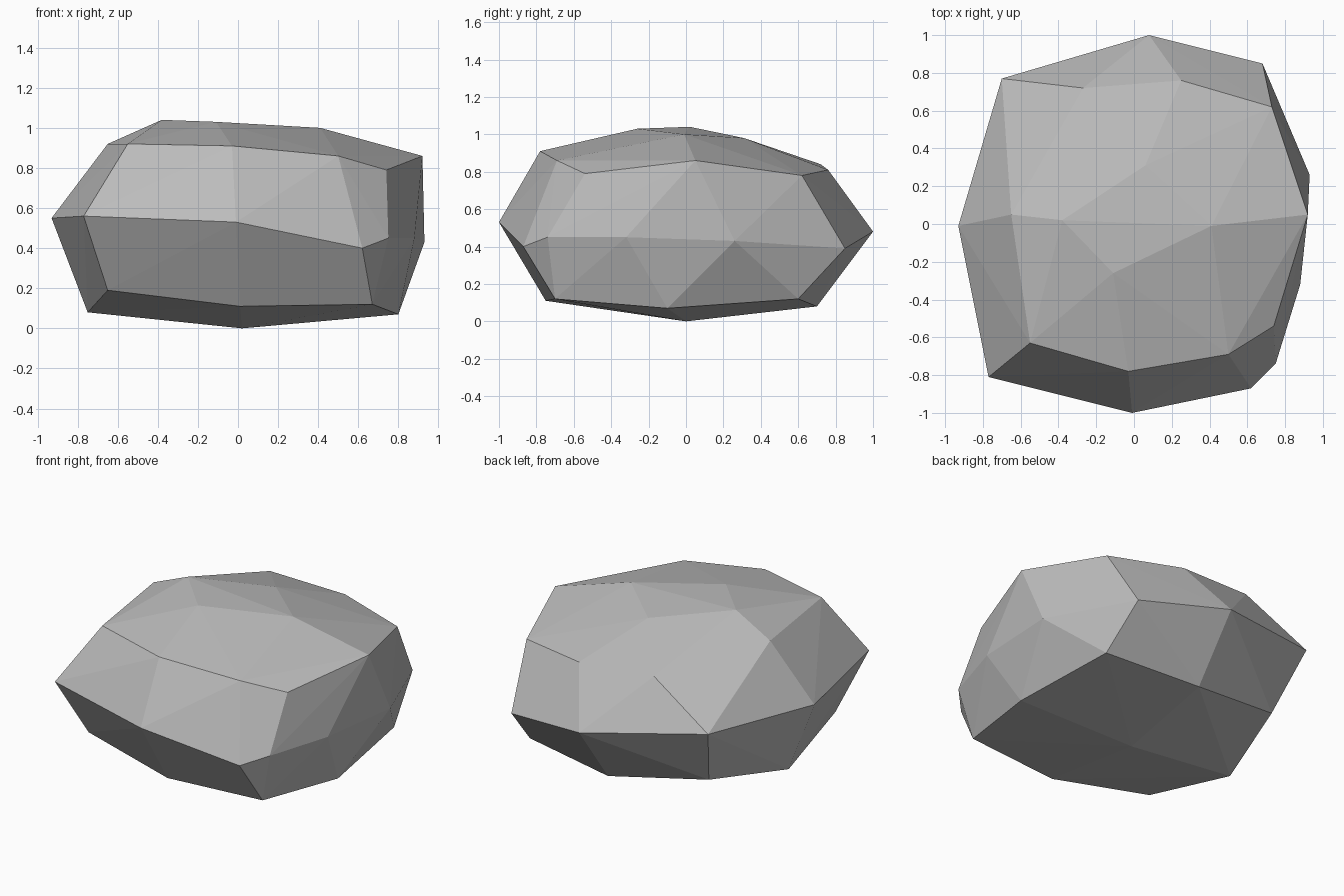
import bpy
import bmesh
from mathutils import Vector

default_cube = bpy.data.objects.get("Cube")
if default_cube:
    bpy.data.objects.remove(default_cube, do_unlink=True)

# Rings of the boulder, in hundredths of a unit, counter-clockwise from front left
underside = [
    (-65, -63, 19), (1, -75, 11), (67, -70, 12), (80, -10, 7),
    (72, 60, 12), (8, 70, 8), (-58, 59, 19), (-75, 0, 8), (2, 0, 0),
]
girth = [
    (-77, -81, 56), (-1, -100, 53), (62, -87, 40), (75, -74, 45), (88, -32, 45),
    (93, 26, 43), (68, 85, 39), (8, 100, 48), (-70, 77, 59), (-93, -1, 55),
]
shoulder = [
    (-55, -63, 92), (-3, -78, 91), (50, -69, 86), (74, -54, 79), (92, 5, 86),
    (73, 62, 78), (25, 76, 81), (-27, 72, 84), (-65, 5, 92),
]
crown = [(-38, 2, 104), (-11, -26, 103), (41, -1, 100), (6, 31, 98)]


def make_material(name, color):
    """Plain material with the same colour in the viewport and in a render."""
    material = bpy.data.materials.new(name)
    material.use_nodes = True
    material.diffuse_color = color
    shader = material.node_tree.nodes["Principled BSDF"]
    shader.inputs["Base Color"].default_value = color
    shader.inputs["Roughness"].default_value = 0.9
    return material


def make_hull(name, rings, material):
    """Wrap a faceted skin tightly around all ring points."""
    bm = bmesh.new()
    for ring in rings:
        for point in ring:
            bm.verts.new(Vector(point) / 100)
    bmesh.ops.convex_hull(bm, input=bm.verts[:])
    loose = [vert for vert in bm.verts if not vert.link_faces]
    bmesh.ops.delete(bm, geom=loose, context="VERTS")
    bmesh.ops.recalc_face_normals(bm, faces=bm.faces[:])
    for face in bm.faces:
        face.smooth = False
    mesh = bpy.data.meshes.new(name)
    bm.to_mesh(mesh)
    bm.free()
    mesh.materials.append(material)
    rock = bpy.data.objects.new(name, mesh)
    bpy.context.collection.objects.link(rock)
    return rock


# Single faceted boulder
stone_grey = make_material("stone grey", (0.5, 0.5, 0.5, 1))
make_hull("boulder", [underside, girth, shoulder, crown], stone_grey)
